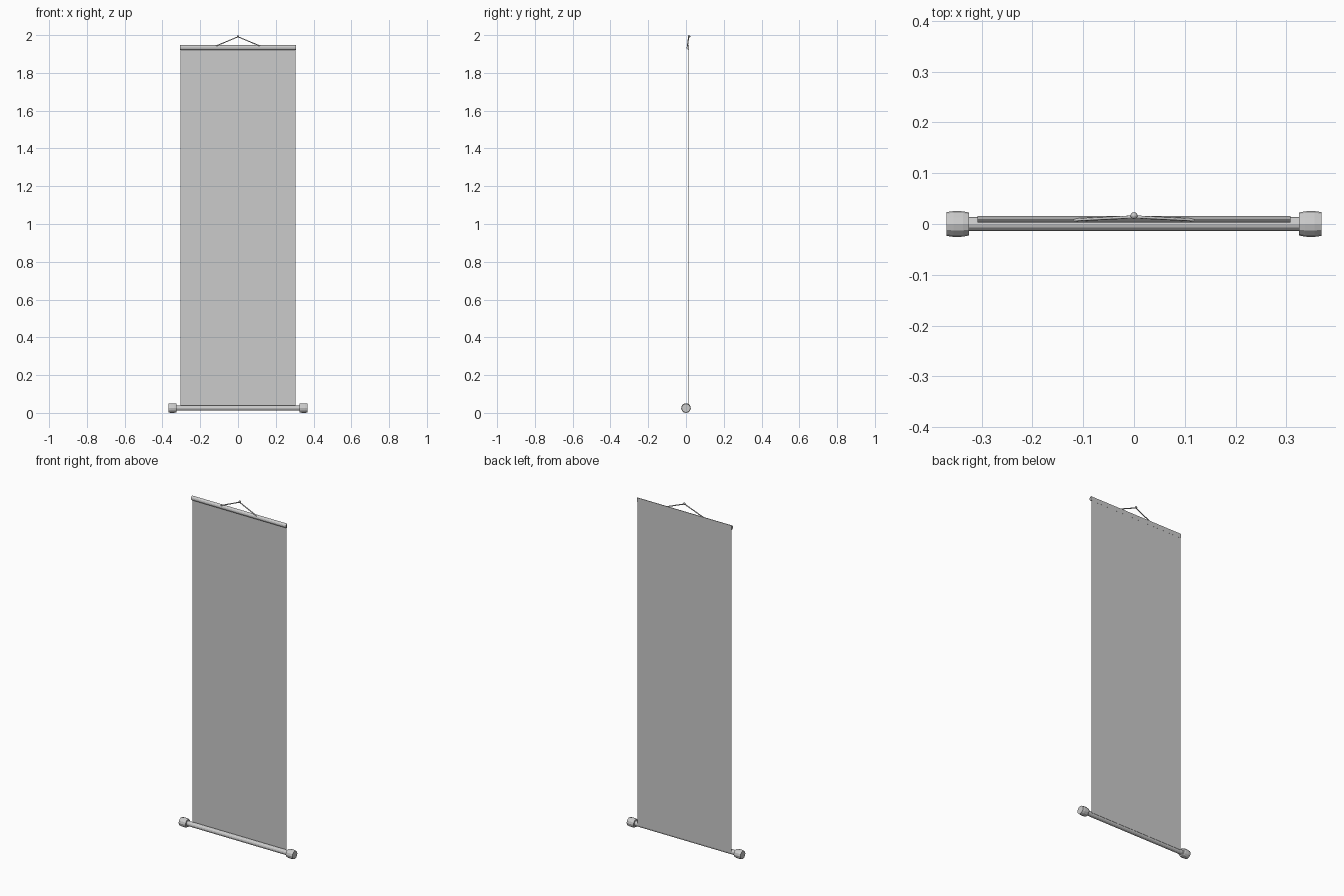
import bpy, bmesh, math

if "Cube" in bpy.data.objects:
    bpy.data.objects.remove(bpy.data.objects["Cube"])

SIDES = 12


def make_object(name, bm):
    bmesh.ops.recalc_face_normals(bm, faces=bm.faces)
    mesh = bpy.data.meshes.new(name)
    bm.to_mesh(mesh)
    bm.free()
    obj = bpy.data.objects.new(name, mesh)
    bpy.context.collection.objects.link(obj)
    return obj


def loft(name, rings):
    """Skin a list of equal-length point rings and cap both ends."""
    bm = bmesh.new()
    rows = [[bm.verts.new(p) for p in ring] for ring in rings]
    n = len(rows[0])
    for a, b in zip(rows, rows[1:]):
        for i in range(n):
            j = (i + 1) % n
            bm.faces.new((a[i], a[j], b[j], b[i]))
    bm.faces.new(rows[0])
    bm.faces.new(rows[-1])
    return make_object(name, bm)


def turned(name, profile, z):
    """Lathe (x, radius) pairs around the x axis at height z."""
    angles = [2 * math.pi * i / SIDES for i in range(SIDES)]
    return loft(name, [[(x, r * math.sin(a), z + r * math.cos(a)) for a in angles]
                       for x, r in profile])


# Bottom roller with barrel-shaped end knobs
ROLLER_Z = 0.0255
turned("bottom_roller", [(-0.33, 0.014), (0.33, 0.014)], ROLLER_Z)
for side, label in ((-1, "left"), (1, "right")):
    turned(label + "_roller_knob",
           [(side * 0.325, 0.0225), (side * 0.336, 0.025),
            (side * 0.355, 0.0255), (side * 0.369, 0.0232)], ROLLER_Z)

# Thin hanging sheet, tangent to the back of the roller
bm = bmesh.new()
bmesh.ops.create_cube(bm, size=1)
for v in bm.verts:
    v.co.x *= 0.61
    v.co.y = 0.0145 + v.co.y * 0.002
    v.co.z = 0.986 + v.co.z * 1.92
make_object("scroll_sheet", bm)

# Half-round top bar, flat at the back
half = [math.pi * i / 6 for i in range(7)]
loft("top_bar", [[(x, 0.016 - 0.013 * math.sin(a), 1.934 + 0.013 * math.cos(a))
                  for a in half] for x in (-0.308, 0.308)])

# Hanging cord from the bar up to the peg
curve = bpy.data.curves.new("hanging_cord", 'CURVE')
curve.dimensions = '3D'
curve.bevel_depth = 0.003
curve.bevel_resolution = 1
curve.use_fill_caps = True
spline = curve.splines.new('POLY')
points = [(-0.118, 0.008, 1.942), (0, 0.014, 1.991), (0.118, 0.008, 1.942)]
spline.points.add(len(points) - 1)
for sp, p in zip(spline.points, points):
    sp.co = (*p, 1)
bpy.context.collection.objects.link(bpy.data.objects.new("hanging_cord", curve))

# Small round knot at the top
bm = bmesh.new()
bmesh.ops.create_uvsphere(bm, u_segments=10, v_segments=8, radius=0.007)
bmesh.ops.translate(bm, verts=bm.verts, vec=(0, 0.0165, 1.993))
make_object("cord_knot", bm)
